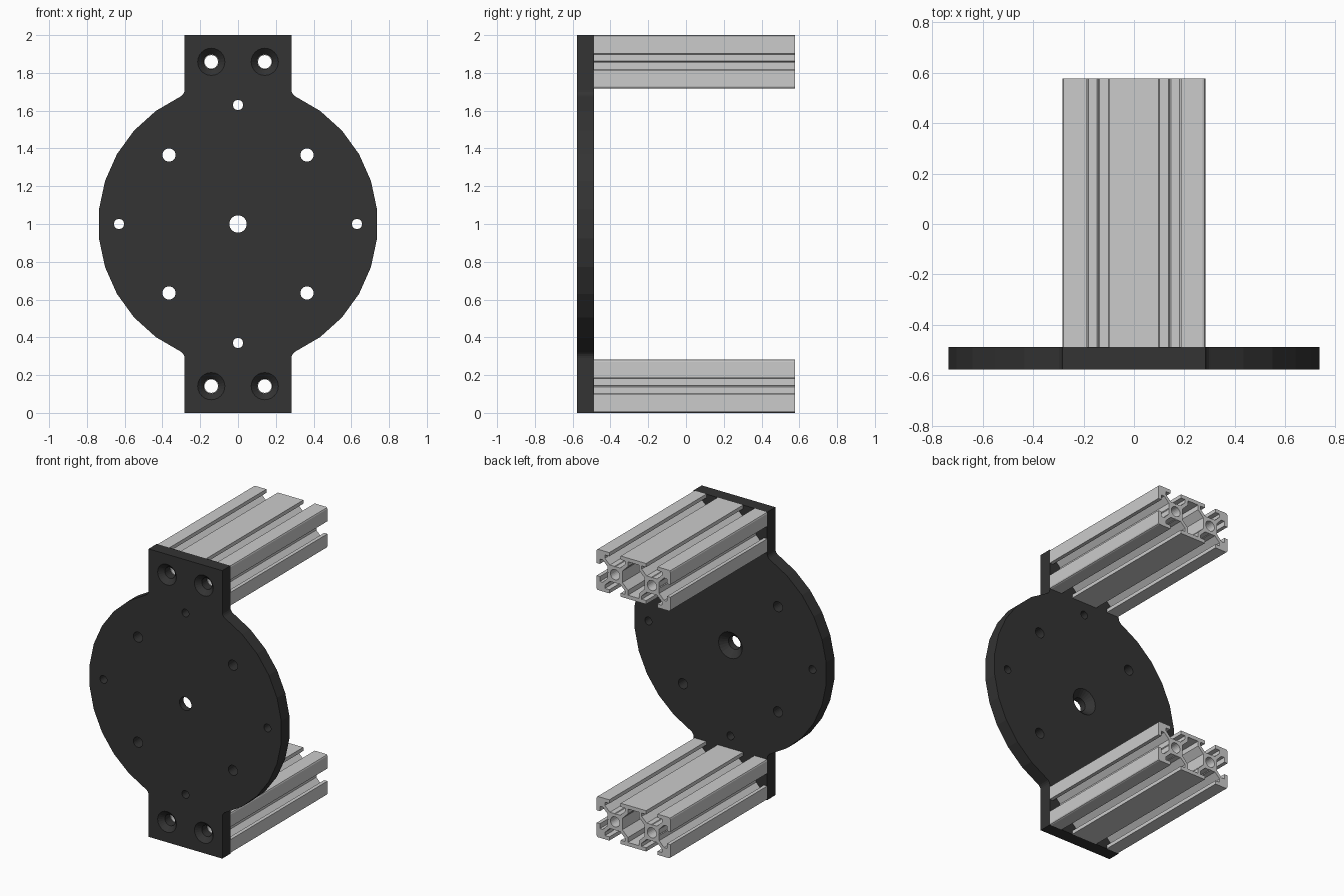
import bpy, bmesh
from math import sin, cos, pi, radians, sqrt

if "Cube" in bpy.data.objects:
    bpy.data.objects.remove(bpy.data.objects["Cube"])

MM = 0.01415                      # profile unit
FRONT, JOIN, BACK = -0.577, -0.487, 0.577


def four_way(q):
    """Mirror a quarter outline into a full closed loop."""
    pts = list(q)
    pts += [(-x, y) for x, y in reversed(q)]
    pts += [(-x, -y) for x, y in q]
    pts += [(x, -y) for x, y in reversed(q)]
    out = []
    for p in pts:
        if not out or abs(p[0] - out[-1][0]) + abs(p[1] - out[-1][1]) > 1e-6:
            out.append(p)
    if abs(out[0][0] - out[-1][0]) + abs(out[0][1] - out[-1][1]) < 1e-6:
        out.pop()
    return out


def circle(cx, cy, r, n=24):
    return [(cx + r * cos(2 * pi * i / n), cy + r * sin(2 * pi * i / n)) for i in range(n)]


def extrude_loops(name, loops, y0, y1, z):
    """Filled x-z loops (inner loops are holes) extruded along y."""
    cu = bpy.data.curves.new(name, 'CURVE')
    cu.dimensions = '2D'
    cu.fill_mode = 'BOTH'
    cu.extrude = (y1 - y0) / 2
    for loop in loops:
        s = cu.splines.new('POLY')
        s.points.add(len(loop) - 1)
        for p, (x, y) in zip(s.points, loop):
            p.co = (x, y, 0, 1)
        s.use_cyclic_u = True
    tmp = bpy.data.objects.new(name + "_outline", cu)
    bpy.context.collection.objects.link(tmp)
    bpy.context.view_layer.update()
    me = bpy.data.meshes.new_from_object(tmp.evaluated_get(bpy.context.evaluated_depsgraph_get()))
    bpy.data.objects.remove(tmp)
    bm = bmesh.new()
    bm.from_mesh(me)
    bmesh.ops.remove_doubles(bm, verts=bm.verts, dist=1e-5)
    bmesh.ops.recalc_face_normals(bm, faces=bm.faces)
    for v in bm.verts:
        x, y, d = v.co
        v.co = (x, (y0 + y1) / 2 - d, y + z)
    for f in bm.faces:
        f.smooth = False
    bm.to_mesh(me)
    bm.free()
    ob = bpy.data.objects.new(name, me)
    bpy.context.collection.objects.link(ob)
    return ob


# Slotted rails
rail_q = [(13.7, 0), (14, 0.3), (14, 2.8), (16.6, 5.5), (18.2, 5.5), (18.2, 3.1),
          (20, 3.1), (20, 9.2), (19.75, 9.75), (19.2, 10),
          (13.1, 10), (13.1, 8.2), (15.5, 8.2), (15.5, 6.6), (12.8, 4),
          (10.3, 4), (10, 3.7), (9.7, 4),
          (7.2, 4), (4.5, 6.6), (4.5, 8.2), (6.9, 8.2), (6.9, 10)]
cavity_q = [(6, 2.8), (3, 5.8), (3, 8.2)]
rail_loops = [four_way(rail_q), four_way(cavity_q), circle(10, 0, 2.5), circle(-10, 0, 2.5)]
rail_loops = [[(x * MM, y * MM) for x, y in l] for l in rail_loops]
for name, z in (("lower_rail", 10 * MM), ("upper_rail", 2 - 10 * MM)):
    extrude_loops(name, rail_loops, JOIN, BACK, z)

# Round plate with filleted tabs
R, W, F = 0.74, 0.283, 0.04
fx = W + F
fz = sqrt((R + F) ** 2 - fx ** 2)
plate_q = [(R * cos(radians(a)), R * sin(radians(a))) for a in (6, 18, 30, 42, 54)]
start = -pi + (pi / 2 - pi / 2) + radians(65.6)
for i in range(5):
    a = start + (-pi - start) * i / 4
    plate_q.append((fx + F * cos(a), fz + F * sin(a)))
plate_q.append((W, 1.0))
plate = extrude_loops("mounting_plate", [four_way(plate_q)], FRONT, JOIN, 1)

# Hole cutters: lathed rings along y
bm = bmesh.new()


def cutter(x, z, rings, n=24):
    loops = [[bm.verts.new((px, y, pz)) for px, pz in circle(x, z, r, n)] for y, r in rings]
    for a, b in zip(loops, loops[1:]):
        for i in range(n):
            j = (i + 1) % n
            bm.faces.new((a[i], a[j], b[j], b[i]))
    bm.faces.new(loops[0])
    bm.faces.new(loops[-1])


E = 0.01
for s in (-1, 1):
    for x, z, r in ((0.63 * s, 1, 0.027), (0, 1 + 0.63 * s, 0.027),
                    (0.365 * s, 1.365, 0.035), (0.365 * s, 0.635, 0.035)):
        cutter(x, z, [(FRONT - E, r), (JOIN + E, r)])
    # countersunk tab screws
    for z in (10 * MM, 2 - 10 * MM):
        cutter(10 * MM * s, z, [(FRONT - E, 0.082), (FRONT + 0.033, 0.039), (JOIN + E, 0.039)])
# centre hole, countersunk from the back
cutter(0, 1, [(FRONT - E, 0.046), (JOIN - 0.045, 0.046), (JOIN + E, 0.101)])
bmesh.ops.recalc_face_normals(bm, faces=bm.faces)
cut_me = bpy.data.meshes.new("hole_cutters")
bm.to_mesh(cut_me)
bm.free()
cut = bpy.data.objects.new("hole_cutters", cut_me)
bpy.context.collection.objects.link(cut)
cut.hide_render = True

mod = plate.modifiers.new("holes", 'BOOLEAN')
mod.object = cut
mod.operation = 'DIFFERENCE'
mod.solver = 'EXACT'
bpy.context.view_layer.objects.active = plate
bpy.ops.object.modifier_apply(modifier=mod.name)
bpy.data.objects.remove(cut)

# Dark plate finish
mat = bpy.data.materials.new("dark_plate")
mat.diffuse_color = (0.033, 0.033, 0.033, 1)
mat.use_nodes = True
mat.node_tree.nodes["Principled BSDF"].inputs["Base Color"].default_value = mat.diffuse_color
plate.data.materials.clear()
plate.data.materials.append(mat)
